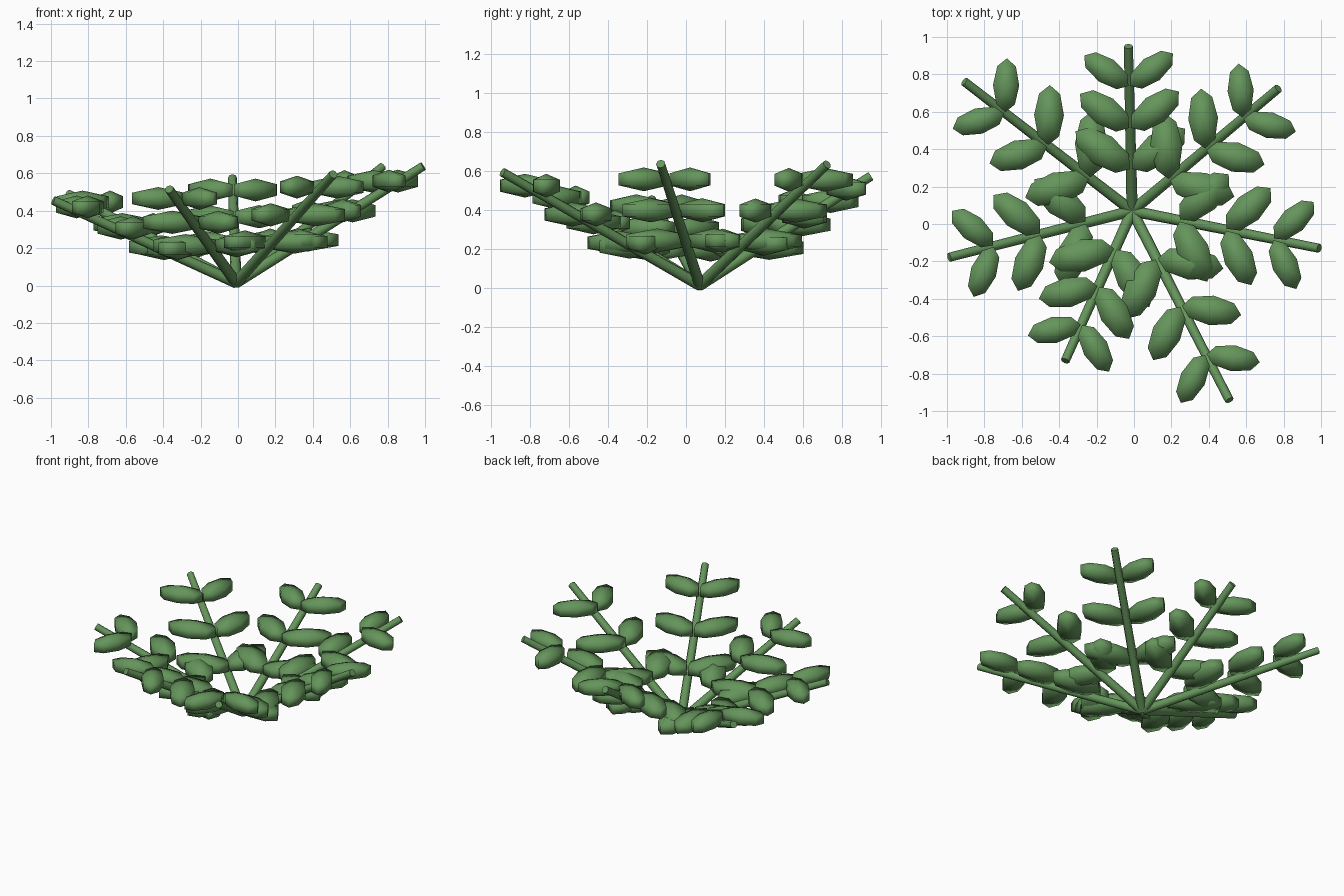
import bpy, bmesh, math
from mathutils import Vector, Matrix

cube = bpy.data.objects.get("Cube")
if cube:
    bpy.data.objects.remove(cube, do_unlink=True)

green = bpy.data.materials.new("leaf green")
green.use_nodes = True
GREEN = (0.13, 0.30, 0.105, 1)
green.diffuse_color = GREEN
green.node_tree.nodes["Principled BSDF"].inputs["Base Color"].default_value = GREEN

ROOT = Vector((-0.01, 0.07, 0.015))
# Tip of each stem
TIPS = [(-0.03, 0.95, 0.575), (0.772, 0.725, 0.635), (0.99, -0.13, 0.638),
        (0.51, -0.943, 0.595), (-0.368, -0.732, 0.515),
        (-0.988, -0.178, 0.455), (-0.908, 0.762, 0.49)]
# Leaf pairs: place along the stem, half length, half width, half thickness
PAIRS = [(0.25, 0.205, 0.1, 0.062), (0.5, 0.185, 0.092, 0.062), (0.755, 0.166, 0.081, 0.061)]
SPREAD = math.radians(54)
LIFT = 0.073


def finish(name, bm, smooth_angle):
    mesh = bpy.data.meshes.new(name)
    bm.to_mesh(mesh)
    bm.free()
    mesh.materials.append(green)
    obj = bpy.data.objects.new(name, mesh)
    bpy.context.collection.objects.link(obj)
    bpy.ops.object.select_all(action='DESELECT')
    obj.select_set(True)
    bpy.context.view_layer.objects.active = obj
    bpy.ops.object.shade_smooth_by_angle(angle=math.radians(smooth_angle))


def stem(name, tip):
    axis = tip - ROOT
    turn = axis.to_track_quat('Z', 'Y').to_matrix().to_4x4()
    bm = bmesh.new()
    bmesh.ops.create_cone(bm, cap_ends=True, segments=8, radius1=0.03, radius2=0.024,
                          depth=axis.length,
                          matrix=Matrix.Translation((ROOT + tip) / 2) @ turn)
    finish(name, bm, 50)


def leaf(name, base, angle, half_size):
    # Flattened blunt-edged ellipsoid with one end on the stem
    out = Vector((math.cos(angle), math.sin(angle), 0))
    place = (Matrix.Translation(base + out * half_size[0] * 0.9)
             @ Matrix.Rotation(angle, 4, 'Z') @ Matrix.Diagonal((*half_size, 1)))
    bm = bmesh.new()
    bmesh.ops.create_uvsphere(bm, u_segments=8, v_segments=3, radius=1, matrix=place)
    finish(name, bm, 90)


for i, point in enumerate(TIPS, 1):
    tip = Vector(point)
    stem(f"stem_{i}", tip)
    heading = math.atan2(tip.y - ROOT.y, tip.x - ROOT.x)
    for j, (along, *half_size) in enumerate(PAIRS, 1):
        base = ROOT.lerp(tip, along) + Vector((0, 0, LIFT))
        for side, label in ((1, "left"), (-1, "right")):
            leaf(f"leaf_{i}_{j}_{label}", base, heading + side * SPREAD, half_size)
